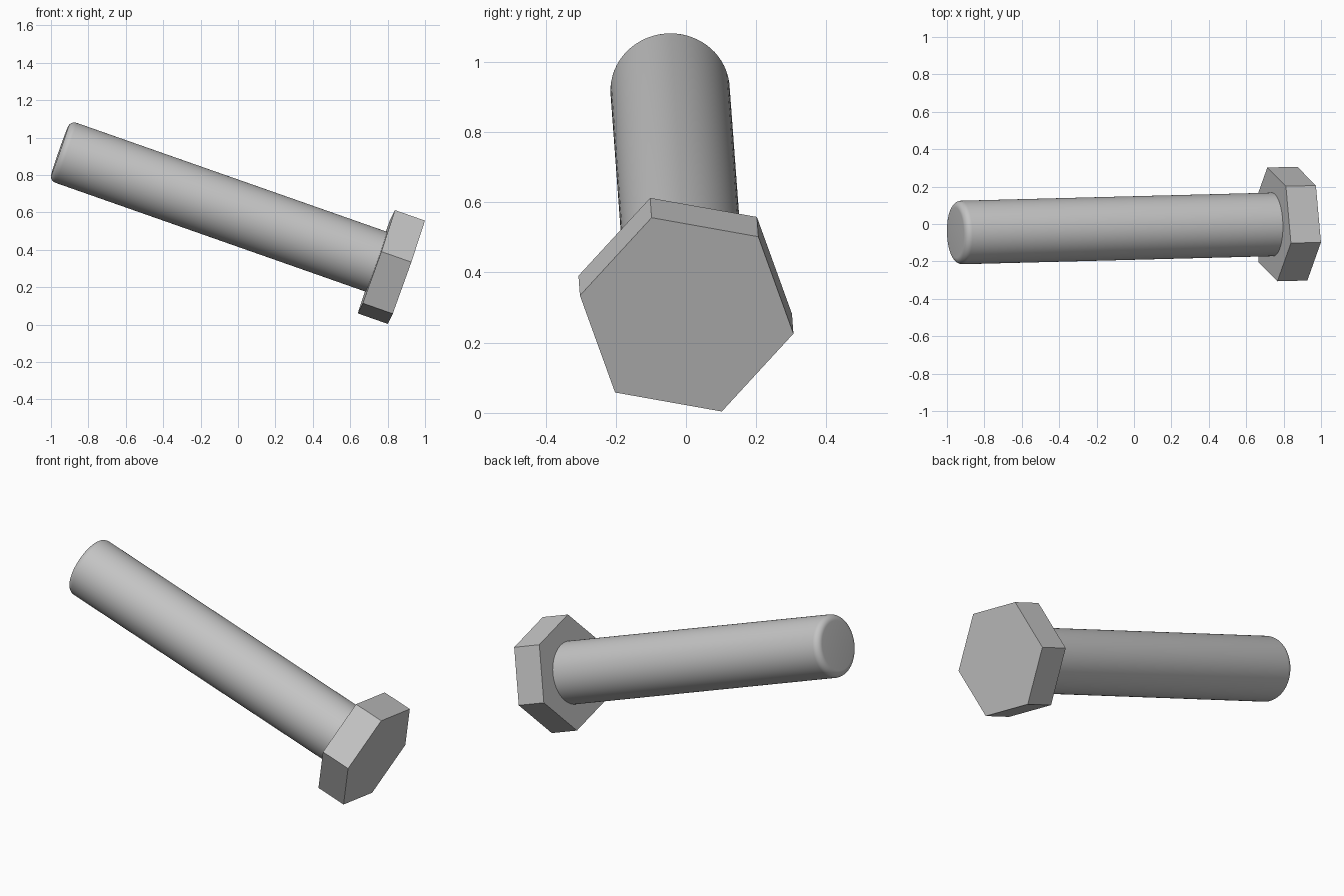
import bpy, bmesh
from math import sin, cos, pi, radians
from mathutils import Vector, Matrix

cube = bpy.data.objects.get("Cube")
if cube:
    bpy.data.objects.remove(cube, do_unlink=True)

# Placement: local z runs from the head to the tip, local x to a head corner
axis = Vector((-1, -0.026, 0.351)).normalized()
corner = Vector((0.1, -0.1, 0.276))
corner = (corner - axis * corner.dot(axis)).normalized()
side = axis.cross(corner)
place = Matrix((corner, side, axis)).transposed().to_4x4()
place.translation = (0.9, 0.002, 0.28)

# Plain grey metal
steel = bpy.data.materials.new("grey_metal")
steel.use_nodes = True
grey = (0.55, 0.55, 0.55, 1)
steel.diffuse_color = grey
steel.node_tree.nodes["Principled BSDF"].inputs["Base Color"].default_value = grey


def lathe(name, profile, sides):
    """Closed solid from (radius, height) rings, flat at both ends."""
    bm = bmesh.new()
    rings = [[bm.verts.new((r * cos(2 * pi * i / sides), r * sin(2 * pi * i / sides), h))
              for i in range(sides)] for r, h in profile]
    for low, high in zip(rings, rings[1:]):
        for i in range(sides):
            j = (i + 1) % sides
            bm.faces.new((low[i], low[j], high[j], high[i]))
    bm.faces.new(rings[0][::-1])
    bm.faces.new(rings[-1])
    mesh = bpy.data.meshes.new(name)
    bm.to_mesh(mesh)
    bm.free()
    mesh.materials.append(steel)
    obj = bpy.data.objects.new(name, mesh)
    bpy.context.collection.objects.link(obj)
    obj.matrix_world = place
    return obj


# Sharp six-sided head
head_height = 0.17
lathe("hex_head", [(0.31, 0), (0.31, head_height)], 6)

# Round shank with a softened tip
radius, length, soft = 0.17, 1.965, 0.036
steps = 8
tip = [(radius - soft + soft * cos(a), length - soft + soft * sin(a))
       for a in (pi / 2 * k / steps for k in range(steps + 1))]
shank = lathe("shank", [(radius, head_height - 0.02)] + tip, 64)

bpy.ops.object.select_all(action="DESELECT")
shank.select_set(True)
bpy.context.view_layer.objects.active = shank
bpy.ops.object.shade_smooth_by_angle(angle=radians(40))
